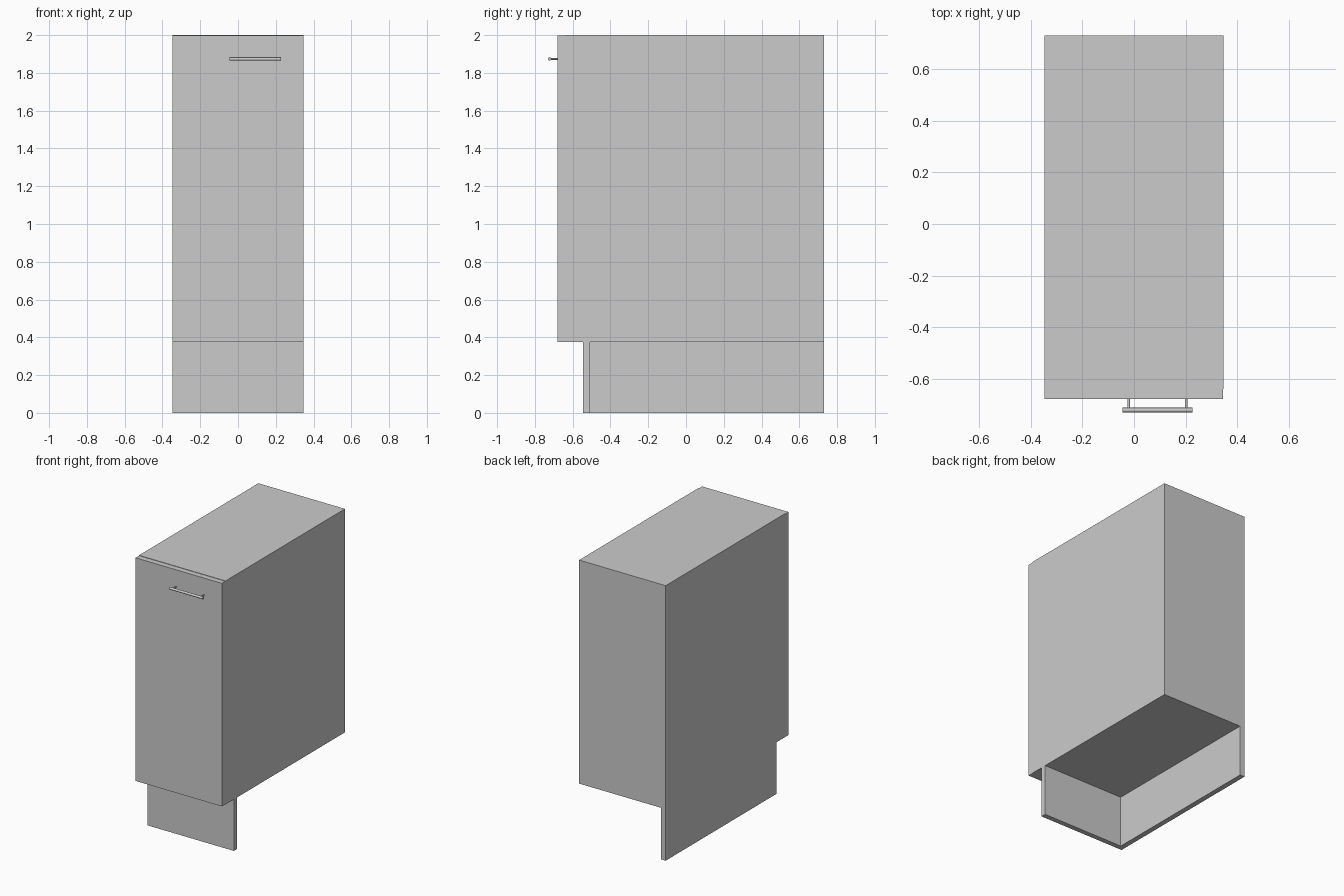
import bpy, bmesh, math
from mathutils import Matrix, Vector

if "Cube" in bpy.data.objects:
    bpy.data.objects.remove(bpy.data.objects["Cube"])

W, BACK = 0.348, 0.731            # half width, rear plane
DOOR_F, DOOR_B = -0.68, -0.64     # door front / back planes
PLINTH_F, PLINTH_B = -0.544, -0.507
BASE, TOP, T = 0.375, 2.0, 0.038  # carcass underside, height, panel thickness


def finish(name, bm):
    bmesh.ops.recalc_face_normals(bm, faces=bm.faces)
    mesh = bpy.data.meshes.new(name)
    bm.to_mesh(mesh)
    bm.free()
    ob = bpy.data.objects.new(name, mesh)
    bpy.context.collection.objects.link(ob)
    return ob


def box(name, lo, hi):
    lo, hi = Vector(lo), Vector(hi)
    bm = bmesh.new()
    bmesh.ops.create_cube(bm, size=1, matrix=Matrix.Translation((lo + hi) / 2)
                          @ Matrix.Diagonal((*(hi - lo), 1)))
    return finish(name, bm)


def rod(name, a, b, radius):
    a, b = Vector(a), Vector(b)
    rot = (b - a).to_track_quat('Z', 'Y').to_matrix().to_4x4()
    bm = bmesh.new()
    bmesh.ops.create_cone(bm, cap_ends=True, segments=20, radius1=radius, radius2=radius,
                          depth=(b - a).length, matrix=Matrix.Translation((a + b) / 2) @ rot)
    ob = finish(name, bm)
    bpy.ops.object.select_all(action='DESELECT')
    ob.select_set(True)
    bpy.context.view_layer.objects.active = ob
    bpy.ops.object.shade_smooth_by_angle(angle=math.radians(40))
    return ob


# carcass, raised above the floor
box("carcass", (-W + T, DOOR_B, BASE), (W, BACK, TOP))

# left end panel reaches the floor, notched at the toe kick
profile = [(BACK, 0), (BACK, TOP), (DOOR_B, TOP), (DOOR_B, BASE), (PLINTH_B, BASE), (PLINTH_B, 0)]
bm = bmesh.new()
face = bm.faces.new([bm.verts.new((-W, y, z)) for y, z in profile])
ext = bmesh.ops.extrude_face_region(bm, geom=[face])
bmesh.ops.translate(bm, vec=(T, 0, 0),
                    verts=[v for v in ext["geom"] if isinstance(v, bmesh.types.BMVert)])
finish("end_panel", bm)

# door, a hair short of the carcass on the right and top
box("door", (-W, DOOR_F, BASE), (W - 0.002, DOOR_B, TOP - 0.003))

# toe kick board
box("plinth", (-W, PLINTH_F, 0), (W, PLINTH_B, BASE))

# bar handle with two posts
HX, HY, HZ = 0.091, -0.722, 1.874
rod("handle_bar", (HX - 0.136, HY, HZ), (HX + 0.136, HY, HZ), 0.009)
for side, s in (("left", -1), ("right", 1)):
    x = HX + s * 0.112
    rod(f"handle_post_{side}", (x, DOOR_F, HZ), (x, HY, HZ), 0.005)
